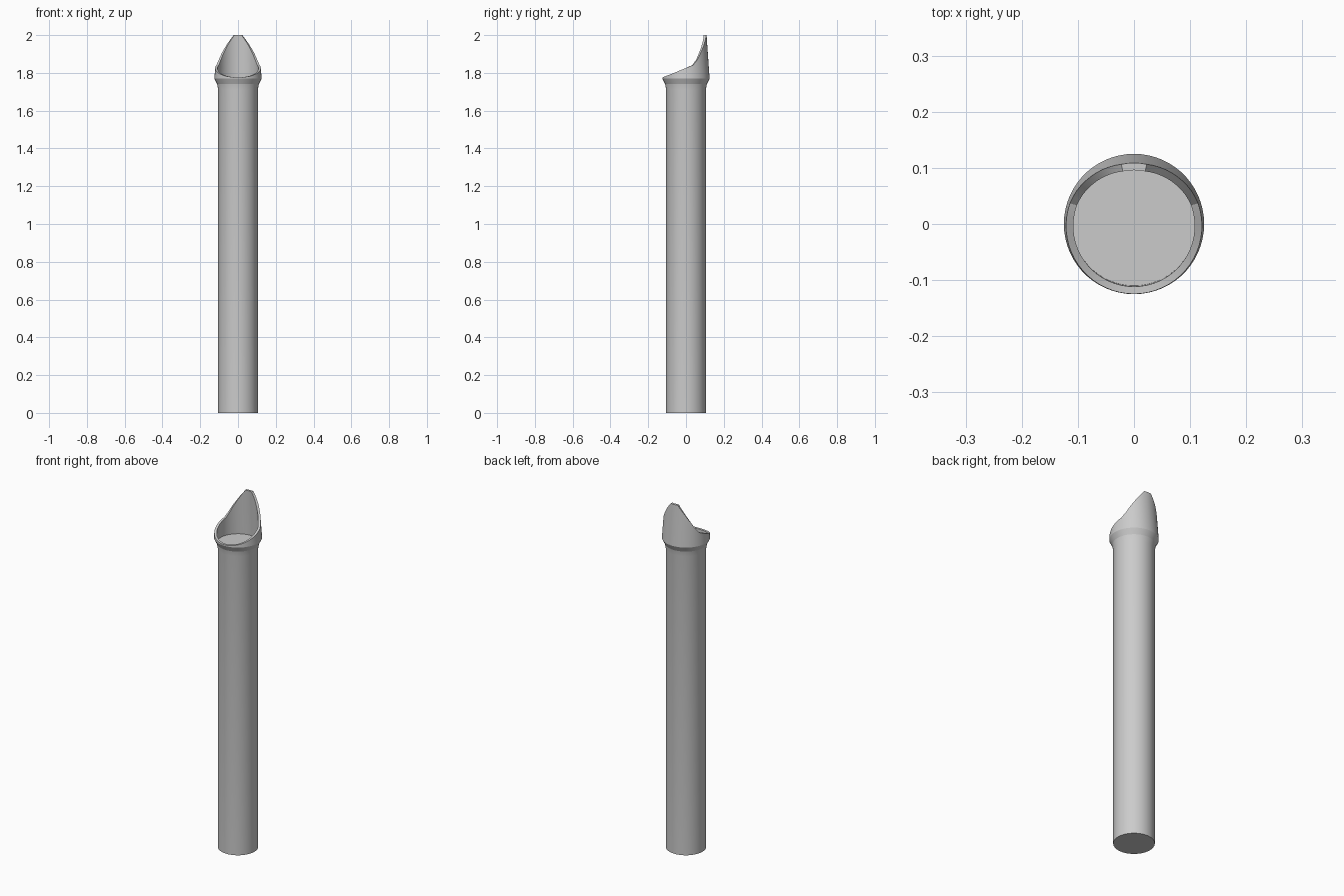
import bpy, bmesh, math

cube = bpy.data.objects.get("Cube")
if cube:
    bpy.data.objects.remove(cube)

SEGMENTS = 60
FLOOR_Z = 1.74

grey = bpy.data.materials.new("plain grey")
grey.use_nodes = True
colour = (0.6, 0.6, 0.6, 1)
grey.diffuse_color = colour
grey.node_tree.nodes["Principled BSDF"].inputs["Base Color"].default_value = colour


def lathe(name, profile, capped=False, closed=False):
    """Revolve profile(angle from the back) -> [(radius, z), ...] around z."""
    bm = bmesh.new()
    columns = []
    for i in range(SEGMENTS):
        a = 2 * math.pi * i / SEGMENTS
        columns.append([bm.verts.new((r * math.sin(a), r * math.cos(a), z))
                        for r, z in profile(a)])
    count = len(columns[0])
    for i in range(SEGMENTS):
        here, after = columns[i], columns[(i + 1) % SEGMENTS]
        for j in range(count if closed else count - 1):
            k = (j + 1) % count
            bm.faces.new((here[j], after[j], after[k], here[k]))
    if capped:
        bm.faces.new([c[0] for c in columns])
        bm.faces.new([c[-1] for c in columns])
    bmesh.ops.recalc_face_normals(bm, faces=bm.faces)
    mesh = bpy.data.meshes.new(name)
    bm.to_mesh(mesh)
    bm.free()
    mesh.materials.append(grey)
    obj = bpy.data.objects.new(name, mesh)
    bpy.context.collection.objects.link(obj)
    bpy.ops.object.select_all(action='DESELECT')
    obj.select_set(True)
    bpy.context.view_layer.objects.active = obj
    bpy.ops.object.shade_smooth_by_angle(angle=math.radians(25))
    return obj


def outer_radius(z):
    return 0.125 - 0.07 * (z - 1.77)


# Rim: a gentle slope at the front, sweeping up to a blunt point at the back
SWEEP = [(0, 2.0), (12, 2.0), (30, 1.955), (48, 1.905), (60, 1.868), (72, 1.841)]


def rim_height(a):
    d = math.degrees(a)
    d = min(d, 360 - d)
    for (d0, z0), (d1, z1) in zip(SWEEP, SWEEP[1:]):
        if d <= d1:
            return z0 + (z1 - z0) * (d - d0) / (d1 - d0)
    return 1.776 + 0.4 * (0.125 + 0.125 * math.cos(a))


def collar_profile(a):
    top = rim_height(a)
    r = outer_radius(top)
    return [(0.11, FLOOR_Z), (0.125, 1.77), (r, top), (r - 0.013, top)]


# Shaft with a slight flare, closed by the floor of the cup
lathe("shaft", lambda a: [(0.105, 0), (0.105, 1.71), (0.11, FLOOR_Z)], capped=True)
# Flared collar with the pointed back
lathe("pointed_collar", collar_profile, closed=True)
